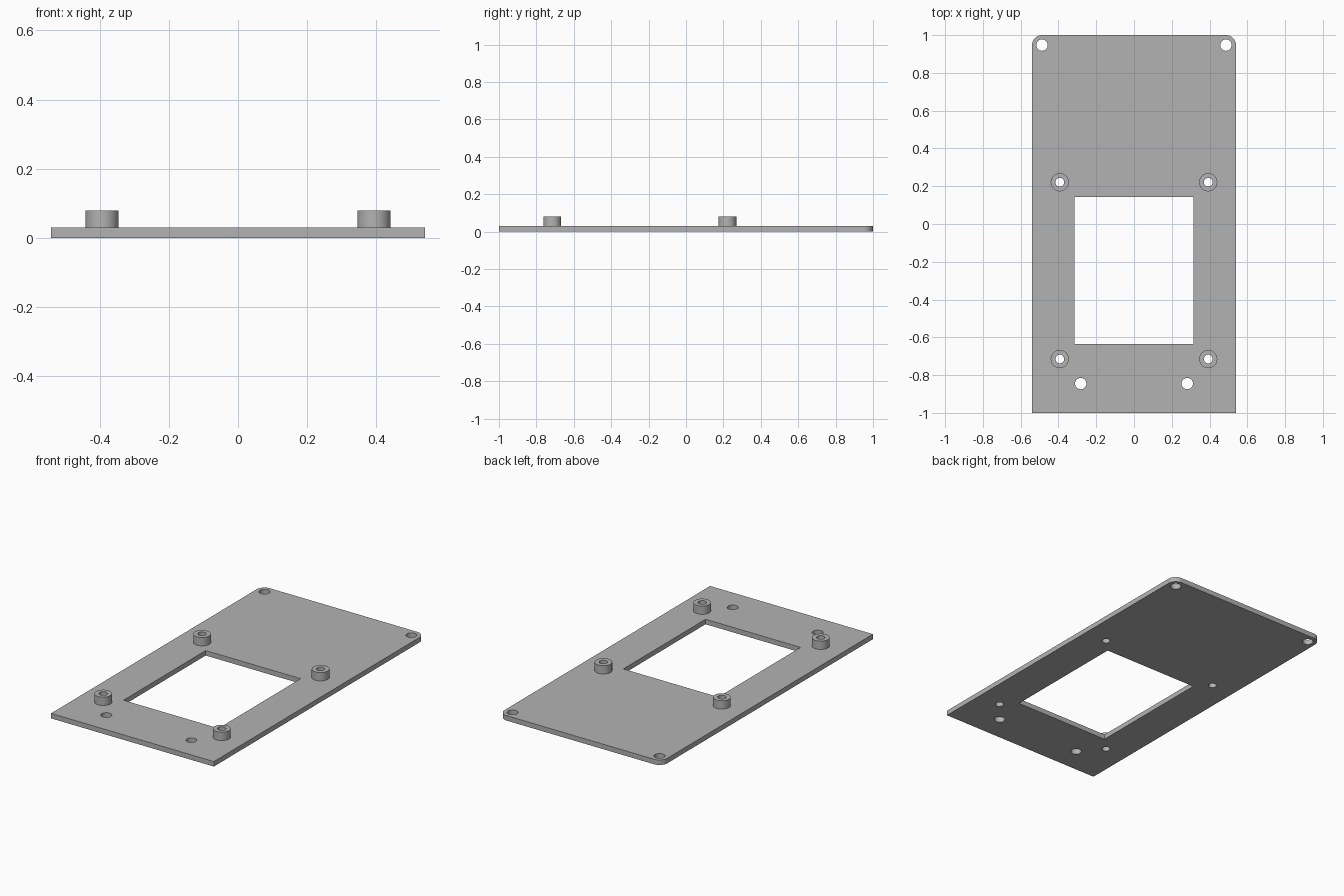
import bpy
import bmesh
from math import cos, sin, pi, radians

cube = bpy.data.objects.get("Cube")
if cube:
    bpy.data.objects.remove(cube)

HALF_W, HALF_L = 0.54, 1.0
PLATE_TOP, POST_TOP = 0.03, 0.08
CORNER_R, SCREW_R = 0.053, 0.03
POST_R, BORE_R = 0.048, 0.023
SIDES = 48

grey = bpy.data.materials.new("plain_grey")
grey.use_nodes = True
colour = (0.45, 0.45, 0.45, 1)
grey.diffuse_color = colour
grey.node_tree.nodes["Principled BSDF"].inputs["Base Color"].default_value = colour


def arc(cx, cy, r, start=0, sweep=2 * pi, steps=SIDES, closed=True):
    n = steps if closed else steps + 1
    return [(cx + r * cos(start + sweep * i / steps),
             cy + r * sin(start + sweep * i / steps)) for i in range(n)]


def extruded(name, loops, z0, z1):
    """Extrude an outline (first loop) with holes (other loops) from z0 to z1."""
    curve = bpy.data.curves.new(name + "_outline", "CURVE")
    curve.dimensions = "2D"
    curve.fill_mode = "BOTH"
    curve.extrude = (z1 - z0) / 2
    for loop in loops:
        spline = curve.splines.new("POLY")
        spline.points.add(len(loop) - 1)
        for point, (x, y) in zip(spline.points, loop):
            point.co = (x, y, 0, 1)
        spline.use_cyclic_u = True
    helper = bpy.data.objects.new(name + "_outline", curve)
    bpy.context.collection.objects.link(helper)
    graph = bpy.context.evaluated_depsgraph_get()
    mesh = bpy.data.meshes.new_from_object(helper.evaluated_get(graph))
    bpy.data.objects.remove(helper)
    bpy.data.curves.remove(curve)

    # Weld the caps to the walls and rest the part at its height
    bm = bmesh.new()
    bm.from_mesh(mesh)
    bmesh.ops.remove_doubles(bm, verts=bm.verts, dist=0.0001)
    bmesh.ops.recalc_face_normals(bm, faces=bm.faces)
    bmesh.ops.translate(bm, verts=bm.verts, vec=(0, 0, (z0 + z1) / 2))
    bm.to_mesh(mesh)
    bm.free()

    mesh.name = name
    mesh.materials.clear()
    mesh.materials.append(grey)
    obj = bpy.data.objects.new(name, mesh)
    bpy.context.collection.objects.link(obj)
    bpy.ops.object.select_all(action="DESELECT")
    obj.select_set(True)
    bpy.context.view_layer.objects.active = obj
    bpy.ops.object.shade_smooth_by_angle(angle=radians(30))
    return obj


# Plate outline: square front corners, rounded back corners
cx, cy = HALF_W - CORNER_R, HALF_L - CORNER_R
outline = [(-HALF_W, -HALF_L), (HALF_W, -HALF_L)]
outline += arc(cx, cy, CORNER_R, 0, pi / 2, 12, False)
outline += arc(-cx, cy, CORNER_R, pi / 2, pi / 2, 12, False)

# Window, screw holes and post bores
window = [(-0.315, -0.635), (0.315, -0.635), (0.315, 0.144), (-0.315, 0.144)]
posts = [(side * 0.393, y) for side in (-1, 1) for y in (-0.715, 0.221)]
screws = [(side * x, y) for side in (-1, 1) for x, y in ((cx, cy), (0.282, -0.845))]
holes = [arc(x, y, SCREW_R) for x, y in screws]
holes += [arc(x, y, BORE_R) for x, y in posts]
extruded("base_plate", [outline, window] + holes, 0, PLATE_TOP)

# Hollow mounting posts
for x, y in posts:
    name = ("front" if y < 0 else "back") + ("_left" if x > 0 else "_right") + "_post"
    extruded(name, [arc(x, y, POST_R), arc(x, y, BORE_R)], PLATE_TOP, POST_TOP)
